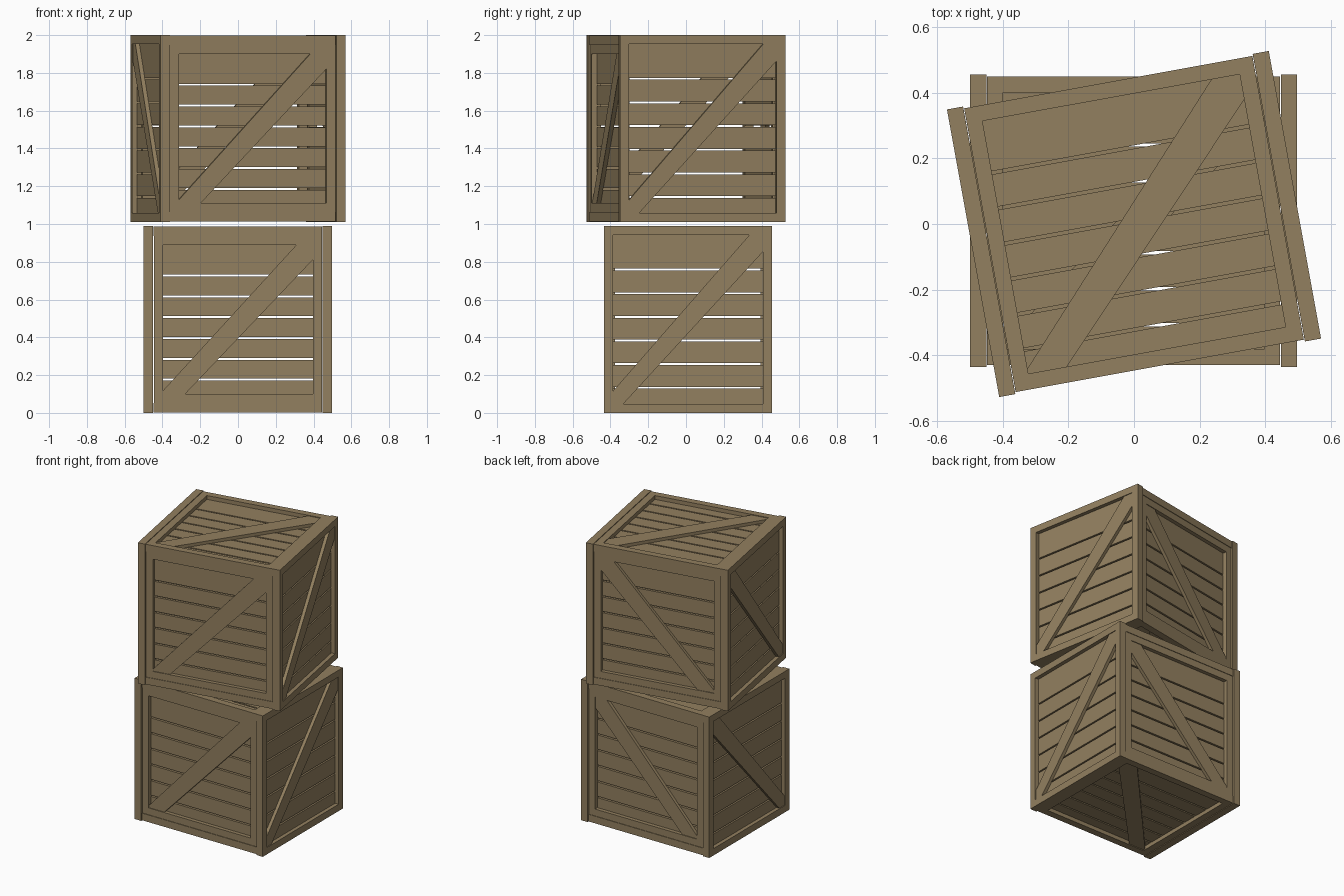
import bpy, bmesh, math
from mathutils import Matrix, Vector

if "Cube" in bpy.data.objects:
    bpy.data.objects.remove(bpy.data.objects["Cube"])

wood = bpy.data.materials.new("wood")
wood.diffuse_color = (0.29, 0.215, 0.115, 1)
wood.use_nodes = True
wood.node_tree.nodes["Principled BSDF"].inputs["Base Color"].default_value = wood.diffuse_color

# Half sizes of one crate
HX, HY, HZ = 0.498, 0.445, 0.495
BOARD = 0.048          # frame board width
THICK = 0.05           # frame board thickness
GAPS = [0.095 + 0.14 * i for i in range(6)]   # plank joints, as a share of the opening


def finish(name, bm, place):
    bmesh.ops.recalc_face_normals(bm, faces=bm.faces)
    me = bpy.data.meshes.new(name)
    bm.to_mesh(me)
    bm.free()
    me.materials.append(wood)
    ob = bpy.data.objects.new(name, me)
    ob.matrix_world = place
    bpy.context.collection.objects.link(ob)


def prism(bm, pts, d0, d1, to3d):
    """Flat outline given depth between d0 and d1 below the outer face."""
    a = [bm.verts.new(to3d(u, v, d0)) for u, v in pts]
    b = [bm.verts.new(to3d(u, v, d1)) for u, v in pts]
    bm.faces.new(a)
    bm.faces.new(b[::-1])
    for i in range(len(pts)):
        j = (i + 1) % len(pts)
        bm.faces.new((a[i], b[i], b[j], a[j]))


def rect(w, h):
    return [(-w, -h), (w, -h), (w, h), (-w, h)]


def panel(name, w, h, brace, to3d, place):
    ow, oh = w - BOARD, h - BOARD      # half size of the opening
    # Frame ring
    bm = bmesh.new()
    rings = [[bm.verts.new(to3d(u, v, d)) for u, v in rect(*size)]
             for size, d in (((w, h), 0), ((ow, oh), 0), ((ow, oh), THICK), ((w, h), THICK))]
    for k in range(4):
        p, q = rings[k], rings[(k + 1) % 4]
        for i in range(4):
            j = (i + 1) % 4
            bm.faces.new((p[i], p[j], q[j], q[i]))
    finish(name + "_frame", bm, place)
    # Planks, with narrow open joints
    bm = bmesh.new()
    edges = [0] + GAPS + [1]
    for i in range(7):
        lo = -oh + 2 * oh * edges[i] + (0.005 if i else 0)
        hi = -oh + 2 * oh * edges[i + 1] - (0.005 if i < 6 else 0)
        prism(bm, [(-ow, lo), (ow, lo), (ow, hi), (-ow, hi)], 0.027, 0.045, to3d)
    finish(name + "_planks", bm, place)
    # Diagonal brace cut to the corners
    bm = bmesh.new()
    pts = [((2 * a - 1) * ow, (2 * b - 1) * oh) for a, b in brace]
    prism(bm, pts, 0.005, 0.027, to3d)
    finish(name + "_brace", bm, place)


BRACE_SIDE = [(0, 0), (0.15, 0), (1, 0.9), (1, 1), (0.89, 1), (0, 0.02)]
BRACE_END = [(0, 0), (0.07, 0), (1, 0.9), (1, 1), (0.91, 1), (0, 0.075)]


def crate(name, place):
    for s, end, side, cap in ((-1, "left", "front", "bottom"), (1, "right", "back", "top")):
        panel(f"{name}_{end}", HY, HZ, BRACE_END,
              lambda u, v, d: Vector((s * (HX - d), u, v)), place)
        panel(f"{name}_{side}", HX - THICK - 0.003, HZ - 0.053, BRACE_SIDE,
              lambda u, v, d: Vector((u, s * (HY - 0.01 - d), v)), place)
        panel(f"{name}_{cap}", HX - THICK - 0.002, HY - 0.006, BRACE_SIDE,
              lambda u, v, d: Vector((u, v, s * (HZ - 0.003 - d))), place)


crate("lower_crate", Matrix.Translation((-0.001, 0.01, HZ)))
crate("upper_crate", Matrix.Translation((0, 0, 2 - HZ)) @ Matrix.Rotation(math.radians(10.3), 4, 'Z'))
